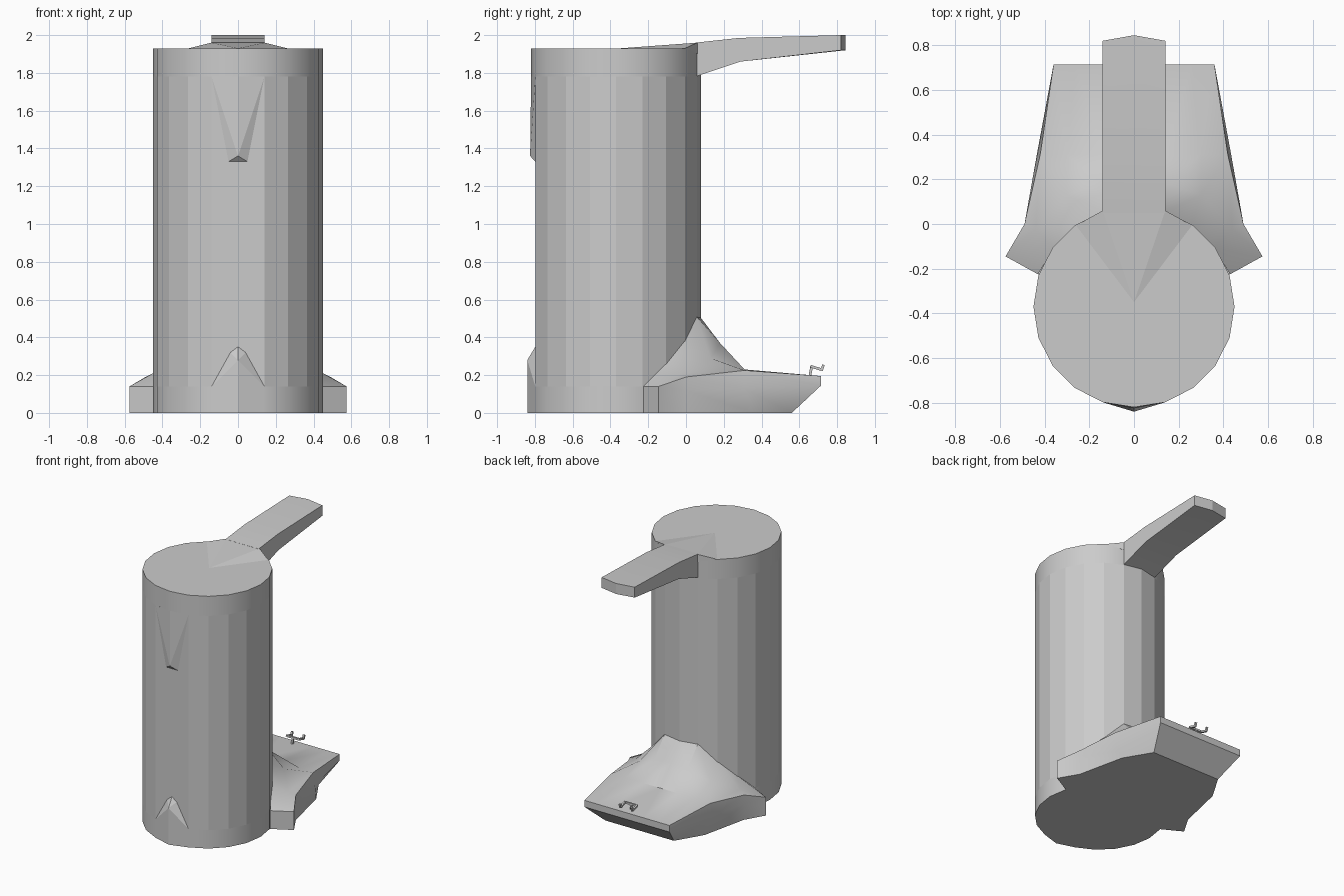
import bpy
import bmesh
from math import cos, sin, radians, tau
from mathutils import Vector

default_cube = bpy.data.objects.get("Cube")
if default_cube:
    bpy.data.objects.remove(default_cube, do_unlink=True)

grey = bpy.data.materials.new("plain grey")
grey.use_nodes = True
grey_value = (0.6, 0.6, 0.6, 1)
grey.diffuse_color = grey_value
grey.node_tree.nodes["Principled BSDF"].inputs["Base Color"].default_value = grey_value


def finish(name, bm, smooth_angle=None):
    """Turn a bmesh into a coloured object, optionally smooth shaded."""
    bmesh.ops.remove_doubles(bm, verts=bm.verts, dist=0.0005)
    bmesh.ops.recalc_face_normals(bm, faces=bm.faces)
    mesh = bpy.data.meshes.new(name)
    bm.to_mesh(mesh)
    bm.free()
    mesh.materials.append(grey)
    obj = bpy.data.objects.new(name, mesh)
    bpy.context.collection.objects.link(obj)
    if smooth_angle:
        bpy.ops.object.select_all(action="DESELECT")
        obj.select_set(True)
        bpy.context.view_layer.objects.active = obj
        bpy.ops.object.shade_smooth_by_angle(angle=radians(smooth_angle))
    return obj


def add_face(bm, points):
    bm.faces.new([bm.verts.new(p) for p in points])


def add_grid(bm, rows):
    """Bridge neighbouring rows of points with quads."""
    for low, high in zip(rows, rows[1:]):
        for i in range(len(low) - 1):
            add_face(bm, (low[i], low[i + 1], high[i + 1], high[i]))


def mirror_x(bm):
    copy = bmesh.ops.duplicate(bm, geom=bm.verts[:] + bm.edges[:] + bm.faces[:])
    for item in copy["geom"]:
        if isinstance(item, bmesh.types.BMVert):
            item.co.x = -item.co.x


def hull(name, half_points):
    """Convex solid from points given on the left half."""
    bm = bmesh.new()
    for x, y, z in half_points:
        for side in ((1, -1) if x else (1,)):
            bm.verts.new((x * side, y, z))
    bmesh.ops.convex_hull(bm, input=bm.verts)
    return finish(name, bm)


def bar(bm, start, end, thick):
    """Thin square rod between two points."""
    start, end = Vector(start), Vector(end)
    run = end - start
    made = bmesh.ops.create_cube(bm, size=1)["verts"]
    turn = run.to_track_quat("Z", "Y")
    for v in made:
        v.co = turn @ Vector((v.co.x * thick, v.co.y * thick, v.co.z * run.length)) + (start + end) / 2


# Body: twenty-sided column, with the front corner flattened in the middle
SIDES, RADIUS, CENTRE_Y = 20, 0.45, -0.37
FLAT_Y = CENTRE_Y - RADIUS * cos(tau / SIDES)


def ring(z, flat):
    points = []
    for i in range(SIDES):
        a = tau * i / SIDES
        y = CENTRE_Y + RADIUS * sin(a)
        points.append((RADIUS * cos(a), max(y, FLAT_Y) if flat else y, z))
    return points


def column(name, bottom, top, flat, smooth_angle=None):
    bm = bmesh.new()
    low, high = ring(bottom, flat), ring(top, flat)
    add_grid(bm, [low + low[:1], high + high[:1]])
    add_face(bm, low)
    add_face(bm, high)
    finish(name, bm, smooth_angle)


column("base_band", 0, 0.14, False, 30)
column("body", 0.14, 1.78, True)
column("top_band", 1.78, 1.93, False, 30)

# Front ridges
hull("upper_front_ridge", [(.14, FLAT_Y, 1.78), (0, -.82, 1.78),
                           (.05, FLAT_Y, 1.33), (0, -.825, 1.36)])
hull("lower_front_ridge", [(.14, FLAT_Y, 0), (.14, FLAT_Y, .14), (0, -.84, 0),
                           (0, -.84, .28), (.04, FLAT_Y, .32), (0, FLAT_Y, .35)])

# Lid swelling up towards the lever
hull("lid", [(.14, .06, 1.96), (.26, -.006, 1.93), (0, -.35, 1.93), (.14, .06, 1.9)])

# Lever: side profile across three columns, with a pointed end
profile = [(.05, 1.78), (.29, 1.86), (.82, 1.92), (.82, 2), (.28, 1.985), (.05, 1.96)]
bm = bmesh.new()
columns = []
for x in (-.14, 0, .14):
    tip = 0 if x else .025
    columns.append([(x, y + (tip if y > .8 else 0), z) for y, z in profile])
add_grid(bm, [c + c[:1] for c in columns])
add_face(bm, columns[0])
add_face(bm, columns[-1])
finish("lever", bm, 20)

# Foot tray: half of the top surface, rim, underside and floor, then mirrored
wing, rim_a, rim_b, rim_end = (.575, -.145, .14), (.49, 0, .19), (.42, .31, .225), (.36, .715, .195)
corner = (.43, -.225, .14)
bm = bmesh.new()
hump = [(0, .07, .515), (.14, .055, .51), (.26, -.01, .385), (.36, -.11, .26), corner]
slope = [(0, .18, .37), (.14, .18, .37), (.3, .13, .29), (.44, -.02, .21), wing]
shelf = [(0, .31, .23), (.14, .31, .23), (.3, .31, .23), rim_b, rim_a]
lip = [(x, rim_end[1], rim_end[2]) for x in (0, .14, .26)] + [rim_end]
add_grid(bm, [hump, slope, shelf])
add_grid(bm, [shelf[:4], lip])

rim = [wing, rim_a, rim_b, rim_end]
belt = [(.575, -.145, .07), (.49, 0, .12), (.435, .31, .13), (.36, .715, .145)]
floor = [(.575, -.145, 0), (.49, 0, 0), (.41, .36, 0), (.29, .56, 0)]
add_grid(bm, [rim, belt, floor])


def on_centre(p):
    return (0, p[1], p[2])


add_grid(bm, [[on_centre(p), p] for p in (rim_end, belt[-1], floor[-1])])
low_corner = (corner[0], corner[1], 0)
add_face(bm, [corner, wing, belt[0], floor[0], low_corner])
add_face(bm, [on_centre(low_corner), low_corner] + floor + [on_centre(floor[-1])])
mirror_x(bm)
finish("foot_tray", bm, 35)

# Small forked catch on the tray
bm = bmesh.new()
THICK = .014
bar(bm, (0, .655, .19), (0, .665, .245), THICK)
bar(bm, (-.05, .665, .245), (.05, .665, .245), THICK)
for side in (-1, 1):
    x = .05 * side
    bar(bm, (x, .66, .247), (x, .72, .228), THICK)
    bar(bm, (x, .718, .225), (x, .728, .255), THICK)
finish("catch", bm)
